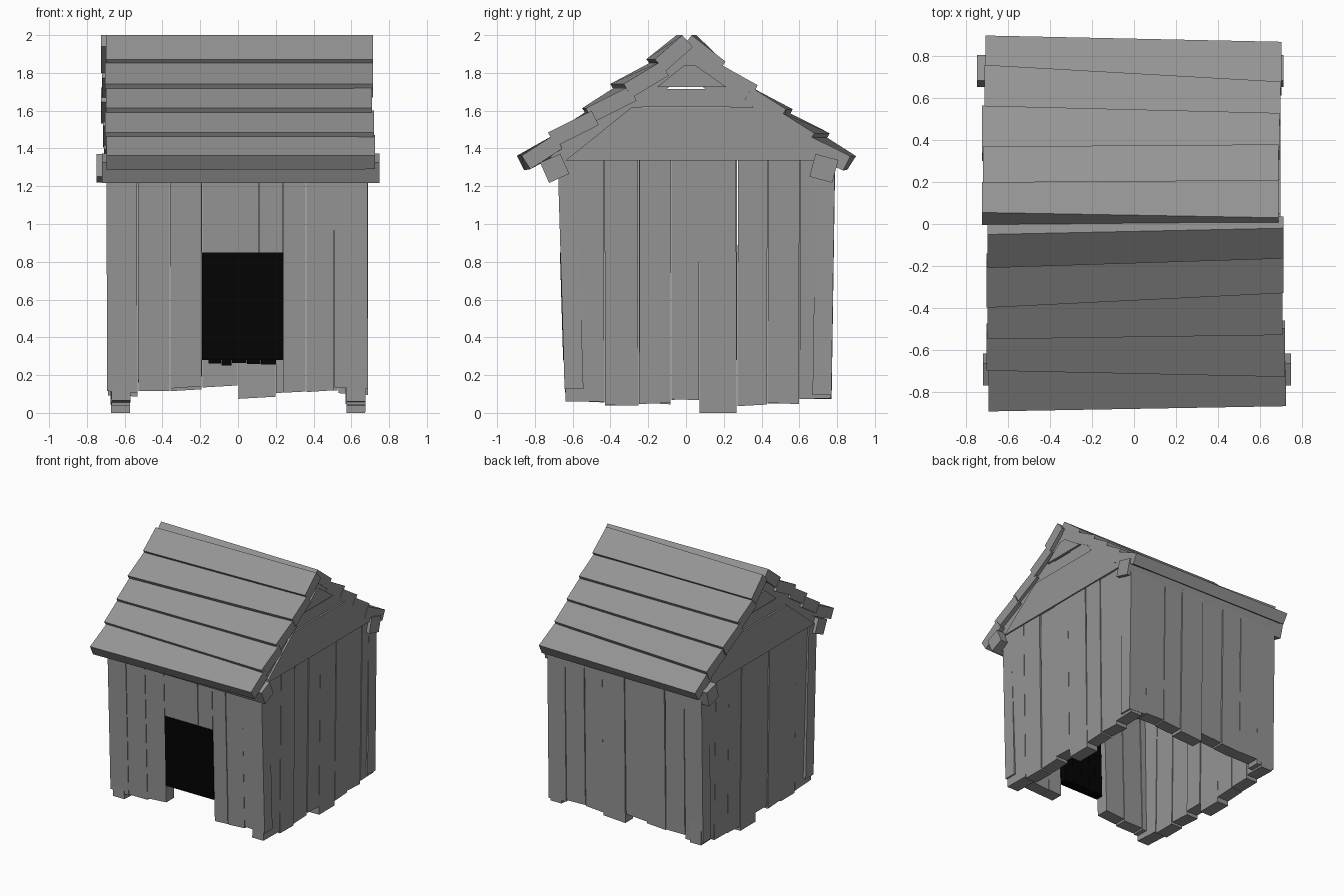
import bpy, bmesh, math, random
from mathutils import Vector

if "Cube" in bpy.data.objects:
    bpy.data.objects.remove(bpy.data.objects["Cube"])

random.seed(4)
dark = bpy.data.materials.new("dark")
dark.diffuse_color = (0.001, 0.001, 0.001, 1)
dark.use_nodes = True
dark.node_tree.nodes["Principled BSDF"].inputs["Base Color"].default_value = dark.diffuse_color
grey = bpy.data.materials.new("weathered_grey")
grey.diffuse_color = (0.3, 0.3, 0.3, 1)
grey.use_nodes = True
grey.node_tree.nodes["Principled BSDF"].inputs["Base Color"].default_value = grey.diffuse_color


def loft(name, a, b, mat=grey):
    """Solid between two matching outlines."""
    bm = bmesh.new()
    va = [bm.verts.new(p) for p in a]
    vb = [bm.verts.new(p) for p in b]
    n = len(a)
    bm.faces.new(va)
    bm.faces.new(vb[::-1])
    for i in range(n):
        j = (i + 1) % n
        bm.faces.new((va[j], va[i], vb[i], vb[j]))
    bmesh.ops.recalc_face_normals(bm, faces=bm.faces)
    me = bpy.data.meshes.new(name)
    bm.to_mesh(me)
    bm.free()
    ob = bpy.data.objects.new(name, me)
    bpy.context.collection.objects.link(ob)
    me.materials.append(mat)
    return ob


def wall(name, planks, place, top, thick=0.1):
    """Row of upright planks; each is (start, end, bottom)."""
    for k, (u0, u1, zb) in enumerate(planks):
        g, d = 0.002, random.uniform(0, 0.008)
        s = random.uniform(-0.004, 0.004)
        tilt = random.uniform(-0.006, 0.006) if 0 < zb < 0.8 else 0
        quad = [(u0 + g, zb - tilt), (u1 - g, zb + tilt), (u1 - g + s, top), (u0 + g + s, top)]
        loft(f"{name}_{k + 1}", [place(u, z, d) for u, z in quad],
             [place(u, z, d + thick) for u, z in quad])


# Side walls
side = [(-0.64, -0.43, .06), (-.43, -.25, .04), (-.25, -.08, .05), (-.08, .07, .07),
        (.07, .27, 0), (.27, .43, .04), (.43, .6, .05), (.6, .77, .075)]
for s, label in ((1, "right"), (-1, "left")):
    wall(label + "_wall_plank", side,
         lambda u, z, d: Vector((s * (0.675 + 0.012 * z - d), u, z)), 1.36)


# Front wall, with planks cut short above the doorway
def front(u, z, d):
    return Vector((u, -0.64 - 0.03 * z + d, z))


wall("front_wall_plank", [(-.695, -.53, .11), (-.53, -.36, .115), (-.36, -.19, .135),
                          (-.19, .11, .845), (.11, .24, .845), (.24, .36, .11),
                          (.36, .51, .115), (.51, .69, .13)], front, 1.33)

# Back wall
wall("back_wall_plank", [(-.69, -.53, .09), (-.53, -.36, .12), (-.36, -.19, .12),
                         (-.19, 0, .14), (0, .2, .08), (.2, .36, .11),
                         (.36, .53, .12), (.53, .69, .1)],
     lambda u, z, d: Vector((u, 0.77 + 0.015 * z - d, z)), 1.33)

# Dark door panel with ragged strips behind it
door = [(-.19, .28), (.24, .28), (.24, .85), (-.19, .85)]
loft("door_panel", [front(u, z, -0.002) for u, z in door],
     [front(u, z, 0.06) for u, z in door], dark)
for k, (u0, u1, zb) in enumerate([(-.155, -.09, .262), (-.088, -.035, .252),
                                  (-.033, .045, .265), (.047, .12, .26), (.122, .2, .255)]):
    q = [(u0, zb), (u1, zb), (u1, .8), (u0, .8)]
    loft(f"door_strip_{k + 1}", [front(u, z, 0.055) for u, z in q],
         [front(u, z, 0.1) for u, z in q], dark)


# Gable boards, narrowing to the ridge
def edge(z):
    t = (z - 1.335) / 0.505
    return -0.64 + 0.63 * t, 0.77 - 0.72 * t


for s, label in ((1, "right"), (-1, "left")):
    for k, (z0, z1, x1) in enumerate([(1.335, 1.617, .7), (1.62, 1.715, .69), (1.725, 1.84, .7)]):
        (a, b), (c, d) = edge(z0), edge(z1)
        q = [(a, z0), (b, z0), (d, z1), (c, z1)]
        loft(f"{label}_gable_board_{k + 1}", [(s * x1, y, z) for y, z in q],
             [(s * (x1 - 0.09), y, z) for y, z in q])
    # Rafters closing the gap under the roof planks
    for t, end in ((-1, "front"), (1, "back")):
        q = [(0, 1.925), (.75, 1.38), (.66, 1.31), (0, 1.79)]
        loft(f"{label}_{end}_rafter", [(s * .685, t * y, z) for y, z in q],
             [(s * .6, t * y, z) for y, z in q])

# Roof planks: lower edges (left, right) measured outwards from the ridge
TH = 0.085


def section(x, sign, y0, y1, m0, m1, first):
    """Plank cross-section at x, edges at y0 and y1, heights from their means m0, m1."""
    if not first:
        y0, m0 = y0 - 0.03, m0 - 0.03
    hi = Vector((y0, 2.0 if first else 1.975 - 0.735 * m0))
    lo = Vector((y1, 2.01 - 0.735 * m1))
    n = Vector((lo.y - hi.y, hi.x - lo.x)).normalized() * TH
    return [(x, sign * p.x, p.y) for p in (hi, lo, lo + n, hi + n)]


slopes = {
    "front": (-1, [(.05, .02), (.21, .165), (.40, .33), (.55, .53), (.70, .73), (.895, .87)],
              [(-.7, .715), (-.705, .715), (-.7, .71), (-.705, .72), (-.695, .725)]),
    "back": (1, [(.055, .03), (.2, .21), (.37, .38), (.565, .53), (.76, .68), (.9, .87)],
             [(-.725, .69), (-.72, .69), (-.725, .695), (-.715, .7), (-.71, .705)]),
}
for label, (sign, ys, xs) in slopes.items():
    for k, (xl, xr) in enumerate(xs):
        m0, m1 = sum(ys[k]) / 2, sum(ys[k + 1]) / 2
        ends = [section(x, sign, ys[k][e], ys[k + 1][e], m0, m1, k == 0)
                for e, x in enumerate((xl, xr))]
        loft(f"{label}_roof_plank_{k + 1}", *ends)

# Eave beams
for label, x0, x1, y, z, w, ang in (("front", -.72, .75, -.695, 1.295, .117, 24),
                                    ("back", -.75, .715, .73, 1.295, .125, -15)):
    pts = []
    for q in range(4):
        t = math.radians(ang + 45 + 90 * q)
        pts.append((y + w * .7071 * math.cos(t), z + w * .7071 * math.sin(t)))
    loft(label + "_eave_beam", [(x0, *p) for p in pts], [(x1, *p) for p in pts])
